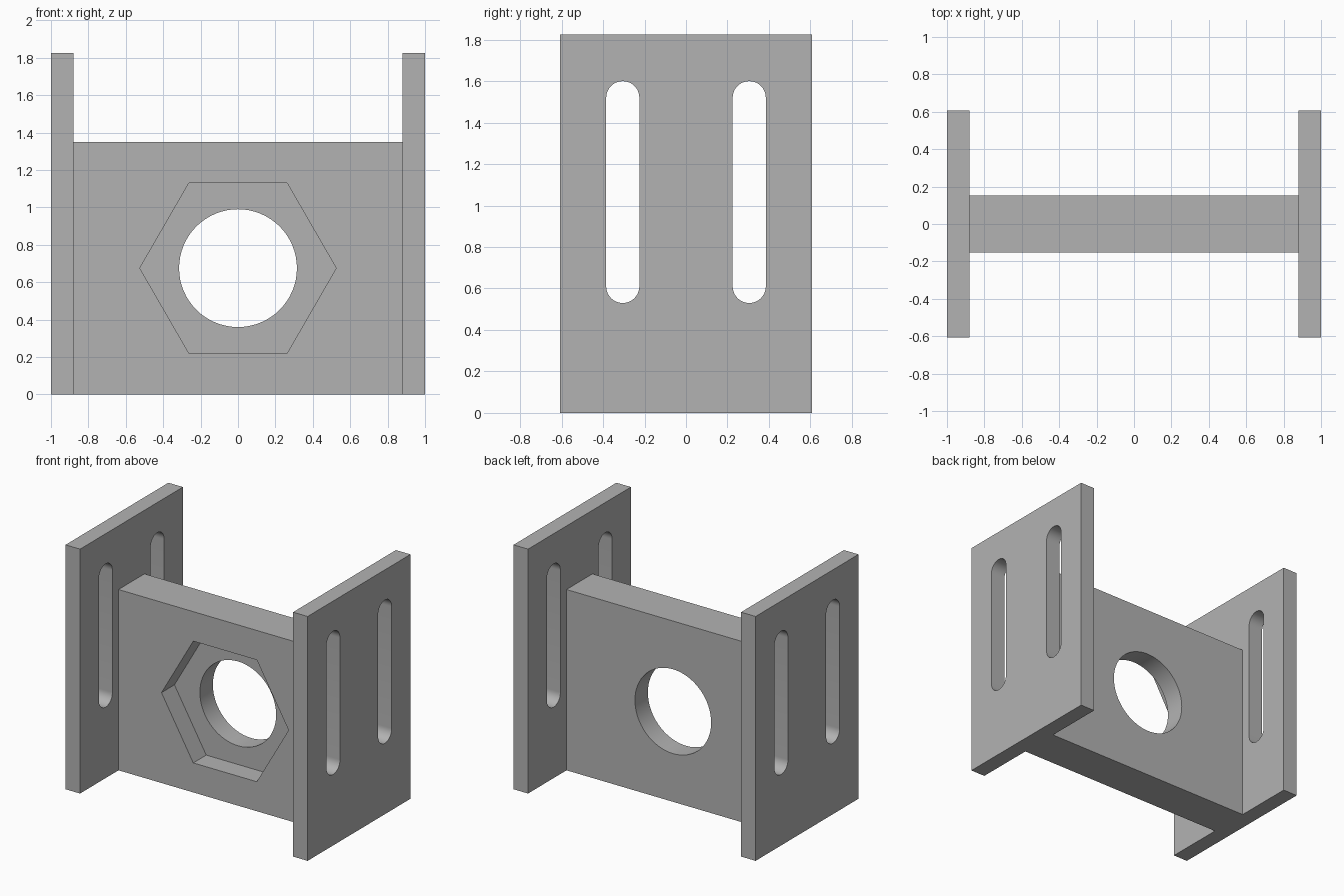
import bpy
import bmesh
from math import cos, sin, pi, radians
from mathutils import Vector

if "Cube" in bpy.data.objects:
    bpy.data.objects.remove(bpy.data.objects["Cube"], do_unlink=True)

# Material
GREY = (0.45, 0.45, 0.45, 1)
steel = bpy.data.materials.new("plain grey")
steel.use_nodes = True
steel.diffuse_color = GREY
steel.node_tree.nodes["Principled BSDF"].inputs["Base Color"].default_value = GREY

# Main dimensions
HEIGHT, DEPTH = 1.825, 0.607
PLATE_IN, PLATE_OUT = 0.88, 1.0
WEB_TOP, WEB_HALF = 1.35, 0.153
HOLE_Z = 0.675


def prism(name, outline, axis, start, end):
    """Extrude a 2D outline along x (outline is y, z) or y (outline is x, z)."""
    def place(p, d):
        return Vector((d, p[0], p[1])) if axis == "x" else Vector((p[0], d, p[1]))
    bm = bmesh.new()
    face = bm.faces.new([bm.verts.new(place(p, start)) for p in outline])
    ext = bmesh.ops.extrude_face_region(bm, geom=[face])
    moved = [g for g in ext["geom"] if isinstance(g, bmesh.types.BMVert)]
    bmesh.ops.translate(bm, verts=moved, vec=place((0, 0), end - start))
    bmesh.ops.recalc_face_normals(bm, faces=bm.faces)
    mesh = bpy.data.meshes.new(name)
    bm.to_mesh(mesh)
    bm.free()
    mesh.materials.append(steel)
    obj = bpy.data.objects.new(name, mesh)
    bpy.context.collection.objects.link(obj)
    return obj


def rect(u, low, high):
    return [(-u, low), (u, low), (u, high), (-u, high)]


def ring(radius, sides, z):
    return [(radius * cos(2 * pi * i / sides), z + radius * sin(2 * pi * i / sides))
            for i in range(sides)]


def slot(y, low, high, r, steps=20):
    """Upright slot with round ends."""
    arc = [pi * i / steps for i in range(steps + 1)]
    return ([(y + r * cos(a), high - r + r * sin(a)) for a in arc] +
            [(y - r * cos(a), low + r - r * sin(a)) for a in arc])


def cut(target, cutters):
    bpy.ops.object.select_all(action="DESELECT")
    target.select_set(True)
    bpy.context.view_layer.objects.active = target
    for cutter in cutters:
        cutter.hide_render = True
        mod = target.modifiers.new("cut", "BOOLEAN")
        mod.operation, mod.solver, mod.object = "DIFFERENCE", "EXACT", cutter
        bpy.ops.object.modifier_apply(modifier=mod.name)
        bpy.data.objects.remove(cutter, do_unlink=True)
    bpy.ops.object.shade_smooth_by_angle(angle=radians(30))


# Slotted side plates
for side, name in ((1, "left_plate"), (-1, "right_plate")):
    ends = sorted((side * PLATE_IN, side * PLATE_OUT))
    plate = prism(name, rect(DEPTH, 0, HEIGHT), "x", *ends)
    cut(plate, [prism("slot_cutter", slot(y, 0.53, 1.6, 0.08), "x",
                      ends[0] - 0.1, ends[1] + 0.1) for y in (-0.305, 0.305)])

# Cross web with a hexagonal pocket in front and a round through hole
web = prism("cross_web", rect(PLATE_IN, 0, WEB_TOP), "y", -WEB_HALF, WEB_HALF)
cut(web, [prism("hex_cutter", ring(0.525, 6, HOLE_Z), "y", -WEB_HALF - 0.1, 0),
          prism("hole_cutter", ring(0.315, 64, HOLE_Z), "y", -0.5, 0.5)])
